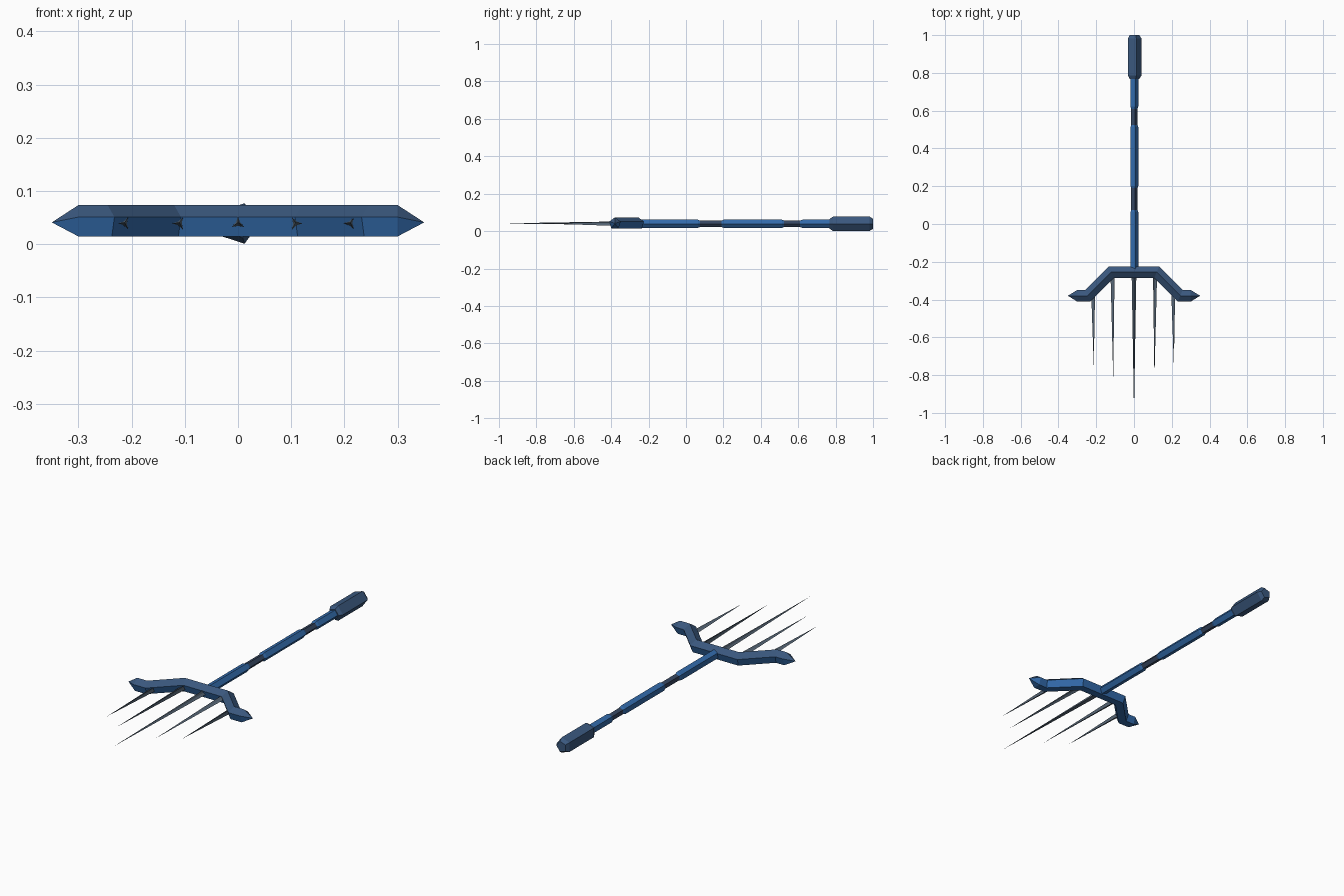
import bpy, bmesh, math
from mathutils import Vector

if "Cube" in bpy.data.objects:
    bpy.data.objects.remove(bpy.data.objects["Cube"])


def srgb(name, r, g, b):
    lin = [((c / 255 + 0.055) / 1.055) ** 2.4 for c in (r, g, b)]
    m = bpy.data.materials.new(name)
    m.diffuse_color = (*lin, 1)
    m.use_nodes = True
    m.node_tree.nodes["Principled BSDF"].inputs["Base Color"].default_value = m.diffuse_color
    return m


BLUE = srgb("blue", 50, 106, 170)
SLATE = srgb("slate blue", 58, 88, 126)
GRIP = srgb("dark grip", 54, 70, 96)
STEEL = srgb("grey steel", 88, 104, 120)
AXIS_Z = 0.039


def loft(name, rings, mats, rule=None):
    """Skin a list of rings; single-point rings become tips."""
    bm = bmesh.new()
    vs = [[bm.verts.new(p) for p in r] for r in rings]
    for a, b in zip(vs, vs[1:]):
        n = max(len(a), len(b))
        for i in range(n):
            j = (i + 1) % n
            if len(a) == 1:
                f = bm.faces.new((a[0], b[j], b[i]))
            elif len(b) == 1:
                f = bm.faces.new((a[i], a[j], b[0]))
            else:
                f = bm.faces.new((a[i], a[j], b[j], b[i]))
            f.material_index = rule(i) if rule else 0
    for r in (vs[0], vs[-1]):
        if len(r) > 2:
            bm.faces.new(r)
    bmesh.ops.recalc_face_normals(bm, faces=bm.faces)
    me = bpy.data.meshes.new(name)
    bm.to_mesh(me)
    bm.free()
    for m in mats:
        me.materials.append(m)
    ob = bpy.data.objects.new(name, me)
    bpy.context.collection.objects.link(ob)
    return ob


def ring(x, y, z, radii, start=0):
    n = len(radii)
    return [(x + r * math.cos(start + math.tau * i / n), y,
             z + r * math.sin(start + math.tau * i / n)) for i, r in enumerate(radii)]


def rod(name, y0, y1, r_end, r, chamfer, mat):
    prof = [(y0, r_end), (y0 + chamfer, r), (y1 - chamfer, r), (y1, r_end)]
    loft(name, [ring(0, y, AXIS_Z, [q] * 5) for y, q in prof], [mat])


# five-sided handle: thick sleeves, thin grips, pommel
for i, (a, b) in enumerate([(-0.25, 0.075), (0.19, 0.525), (0.61, 0.79)]):
    rod(f"handle_sleeve_{i}", a, b, 0.018, 0.023, 0.012, BLUE)
for i, (a, b) in enumerate([(0.06, 0.2), (0.51, 0.62)]):
    rod(f"handle_grip_{i}", a, b, 0.018, 0.018, 0.01, GRIP)
rod("pommel", 0.768, 1.0, 0.028, 0.04, 0.018, SLATE)

# bent crossbar, ridge on top, mitred at the bends, pointed ends
R, BAR_Z = 0.0325, 0.041
half = [(0.12, -0.255, 22.5), (0.245, -0.38, 22.5), (0.3, -0.38, 0)]
path = [(-x, y, -a) for x, y, a in reversed(half)] + half
rings = [[(-0.35, -0.38, BAR_Z)]]
for x, y, a in path:
    t = math.radians(a)
    side = Vector((math.sin(t), math.cos(t), 0)) / math.cos(t)
    rings.append([Vector((x, y, BAR_Z + R * math.sin(q))) + side * R * math.cos(q)
                  for q in (math.pi / 2 + math.tau * k / 5 for k in range(5))])
rings.append([(0.35, -0.38, BAR_Z)])
loft("crossbar", rings, [BLUE, SLATE], lambda i: 1 if i in (0, 4) else 0)

# three-ridged tines
for i, (x, y0, y1, rot) in enumerate([(-0.213, -0.34, -0.75, 180), (-0.11, -0.26, -0.82, 180),
                                      (0, -0.26, -1.0, 90), (0.108, -0.26, -0.82, 0),
                                      (0.211, -0.34, -0.75, 180)]):
    base = ring(x, y0, 0.039, [0.0145, 0.0045] * 3, math.radians(rot))
    loft(f"tine_{i}", [base, [(x, y1, 0.041)]], [STEEL])
